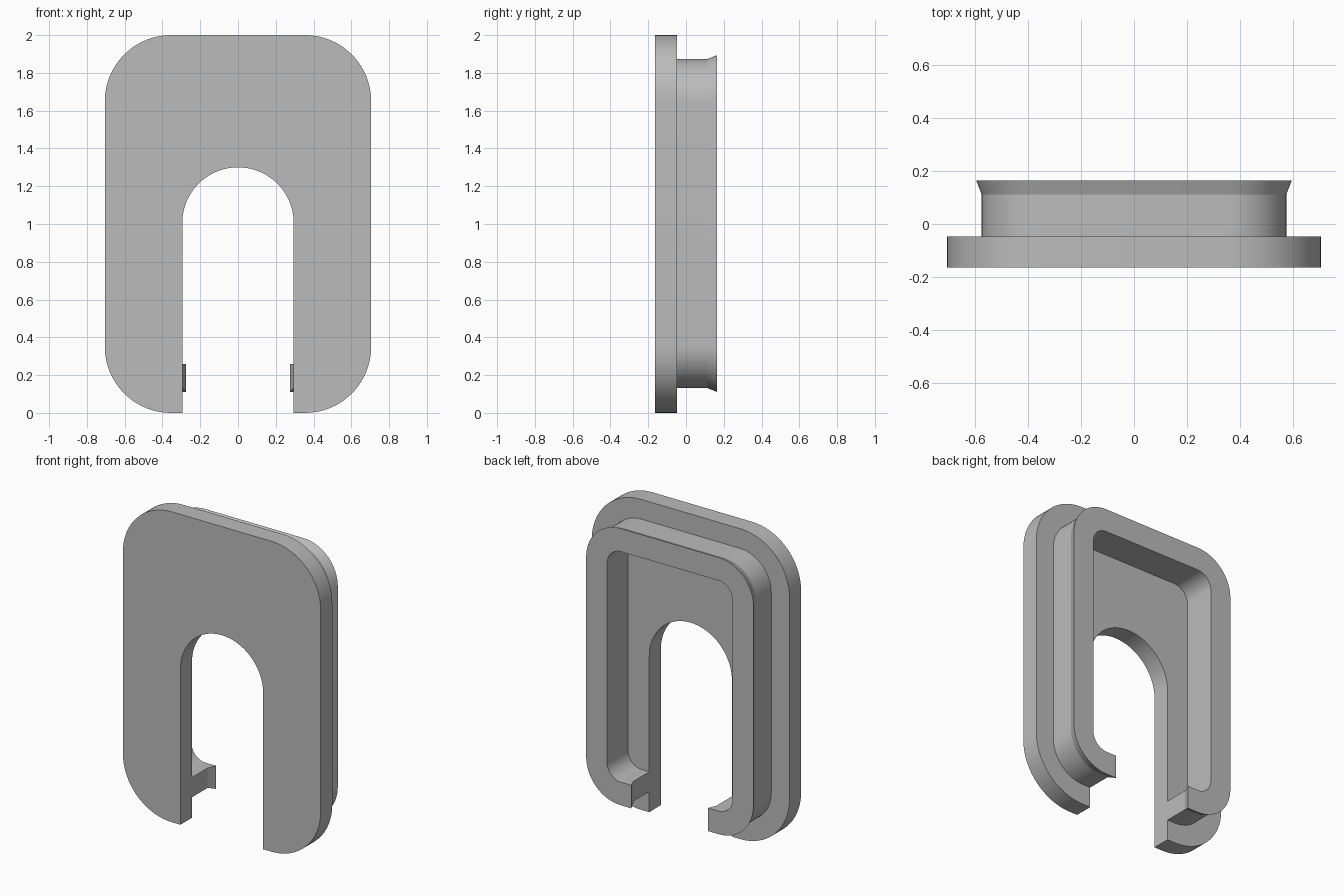
import bpy, bmesh
from math import sin, cos, pi, radians

old = bpy.data.objects.get("Cube")
if old:
    bpy.data.objects.remove(old, do_unlink=True)

grey = bpy.data.materials.new("plain grey")
grey.use_nodes = True
colour = (0.5, 0.5, 0.5, 1)
grey.diffuse_color = colour
grey.node_tree.nodes["Principled BSDF"].inputs["Base Color"].default_value = colour

SLOT = 0.295           # half width of the cable slot
BACK = -0.047          # rear face of the plate


def arc(cx, cz, r, start, end, steps=16):
    """Points along an arc in the XZ plane, angles in degrees."""
    angles = [radians(start + (end - start) * i / steps) for i in range(steps + 1)]
    return [(cx + r * cos(a), cz + r * sin(a)) for a in angles]


def open_frame(half, bottom, top, r, gap):
    """Rounded rectangle path, open at the bottom between -gap and gap."""
    x, low, high = half - r, bottom + r, top - r
    return ([(gap, bottom)] + arc(x, low, r, -90, 0) + arc(x, high, r, 0, 90)
            + arc(-x, high, r, 90, 180) + arc(-x, low, r, 180, 270) + [(-gap, bottom)])


def loft(name, sections):
    """Solid skinned through (y, outline) sections with matching points."""
    bm = bmesh.new()
    rings = [[bm.verts.new((x, y, z)) for x, z in outline] for y, outline in sections]
    count = len(rings[0])
    bm.faces.new(rings[0])
    bm.faces.new(rings[-1][::-1])
    for a, b in zip(rings, rings[1:]):
        for i in range(count):
            j = (i + 1) % count
            bm.faces.new((a[i], b[i], b[j], a[j]))
    bmesh.ops.recalc_face_normals(bm, faces=bm.faces)
    mesh = bpy.data.meshes.new(name)
    bm.to_mesh(mesh)
    bm.free()
    mesh.materials.append(grey)
    obj = bpy.data.objects.new(name, mesh)
    bpy.context.collection.objects.link(obj)
    bpy.ops.object.select_all(action="DESELECT")
    obj.select_set(True)
    bpy.context.view_layer.objects.active = obj
    bpy.ops.object.shade_smooth_by_angle(angle=radians(15))
    return obj


# Front plate with an arched slot open at the bottom
plate = open_frame(0.705, 0, 2, 0.35, SLOT) + arc(0, 1.005, SLOT, 180, 0, 40)
loft("front_plate", [(-0.165, plate), (BACK, plate)])


# Rear rim: open frame whose outer edge and ends flare at the back
def rim(flare):
    gap = SLOT - flare
    outer = open_frame(0.575 + flare, 0.132 - flare, 1.873 + flare, 0.225 + flare, gap)
    inner = open_frame(0.447, 0.26, 1.745, 0.1, gap)
    return outer + inner[::-1]


loft("rear_rim", [(BACK, rim(0)), (0.112, rim(0)), (0.165, rim(0.021))])
